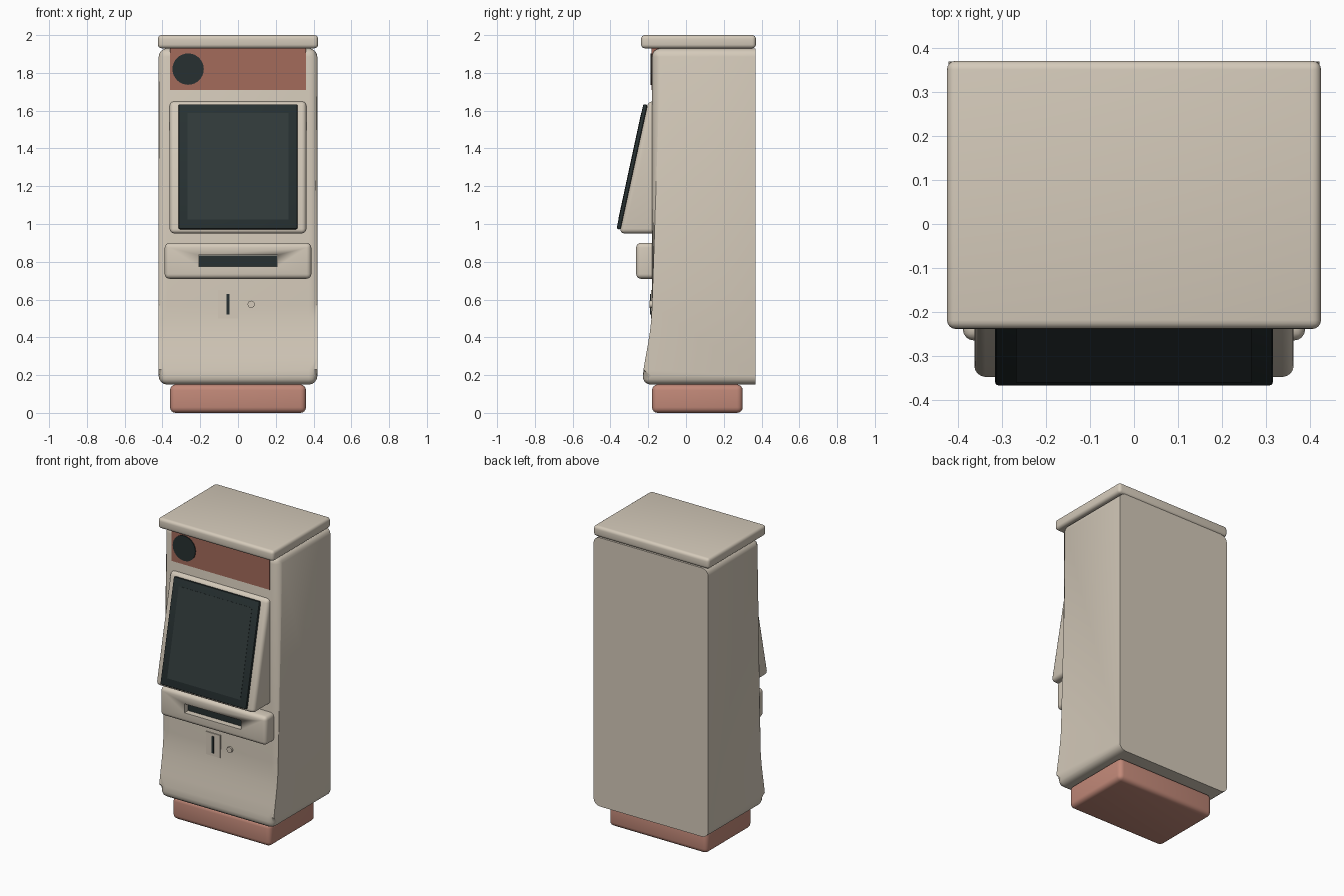
import bpy, bmesh, math
from mathutils import Matrix

if "Cube" in bpy.data.objects:
    bpy.data.objects.remove(bpy.data.objects["Cube"])


def material(name, rgb):
    m = bpy.data.materials.new(name)
    m.diffuse_color = (*rgb, 1)
    m.use_nodes = True
    m.node_tree.nodes["Principled BSDF"].inputs["Base Color"].default_value = m.diffuse_color
    return m


BEIGE = material("warm beige", (0.66, 0.59, 0.49))
CLAY = material("terracotta", (0.54, 0.25, 0.19))
RUST = material("dark terracotta", (0.37, 0.145, 0.105))
DARK = material("dark slate", (0.020, 0.030, 0.031))
GLASS = material("screen slate", (0.030, 0.042, 0.043))


def finish(bm, name, mat, smooth=True):
    bmesh.ops.recalc_face_normals(bm, faces=bm.faces)
    me = bpy.data.meshes.new(name)
    bm.to_mesh(me)
    bm.free()
    ob = bpy.data.objects.new(name, me)
    bpy.context.collection.objects.link(ob)
    me.materials.append(mat)
    if smooth:
        bpy.ops.object.select_all(action='DESELECT')
        ob.select_set(True)
        bpy.context.view_layer.objects.active = ob
        bpy.ops.object.shade_smooth_by_angle(angle=math.radians(35))
    return ob


def bevel(bm, edges, r, seg):
    if r:
        bmesh.ops.bevel(bm, geom=edges, offset=r, segments=seg, profile=0.5,
                        affect='EDGES', clamp_overlap=True)


def box(name, mat, x, y, z, r=0.0, seg=4):
    """Rounded box from (min, max) ranges."""
    bm = bmesh.new()
    bmesh.ops.create_cube(bm, size=1)
    for v in bm.verts:
        for i, (a, b) in enumerate((x, y, z)):
            v.co[i] = a if v.co[i] < 0 else b
    bevel(bm, bm.edges[:], r, seg)
    return finish(bm, name, mat)


def side_profile(name, mat, pts, half, back, r, seg=4):
    """Extrude a (y, z) outline across x; round all but the back rim and the inner front seams."""
    bm = bmesh.new()
    rows = [[bm.verts.new((s * half, y, z)) for y, z in pts] for s in (-1, 1)]
    n = len(pts)
    bm.faces.new(rows[0])
    bm.faces.new(rows[1])
    for i in range(n):
        j = (i + 1) % n
        bm.faces.new((rows[0][i], rows[0][j], rows[1][j], rows[1][i]))
    zs = (min(p[1] for p in pts), max(p[1] for p in pts))
    edges = []
    for e in bm.edges:
        a, b = e.verts[0].co, e.verts[1].co
        rim = abs(a.y - back) < 1e-5 and abs(b.y - back) < 1e-5
        seam = abs(a.z - b.z) < 1e-5 and min(abs(a.z - z) for z in zs) > 1e-5
        if not rim and not seam:
            edges.append(e)
    bevel(bm, edges, r, seg)
    return finish(bm, name, mat)


def disc(name, mat, x, z, r, y0, y1, sides=32):
    bm = bmesh.new()
    bmesh.ops.create_cone(bm, cap_ends=True, segments=sides, radius1=r, radius2=r, depth=y1 - y0,
                          matrix=Matrix.Translation((x, (y0 + y1) / 2, z))
                          @ Matrix.Rotation(math.pi / 2, 4, 'X'))
    return finish(bm, name, mat)


# plinth, cabinet with flared foot, and lid
box("plinth", CLAY, (-0.36, 0.36), (-0.18, 0.30), (0, 0.15), 0.03)
front = [(-0.232, 0.15), (-0.225, 0.23), (-0.213, 0.30), (-0.202, 0.36),
         (-0.191, 0.43), (-0.183, 0.50), (-0.18, 0.57), (-0.18, 1.93)]
side_profile("cabinet", BEIGE, front + [(0.368, 1.93), (0.368, 0.15)], 0.42, 0.368, 0.045)
box("lid", BEIGE, (-0.424, 0.424), (-0.238, 0.37), (1.93, 2.0), 0.02)

# marquee panel with round speaker
box("marquee_panel", RUST, (-0.36, 0.36), (-0.183, -0.12), (1.71, 1.93))
disc("speaker", DARK, -0.264, 1.82, 0.083, -0.188, -0.17)

# wedge shaped screen surround
side_profile("screen_surround", BEIGE,
             [(-0.352, 0.95), (-0.20, 1.65), (-0.16, 1.65), (-0.16, 0.95)], 0.362, -0.16, 0.025)


# tilted screen
def tilted(name, mat, half, h, y0, y1, r):
    ob = box(name, mat, (-half, half), (y0, y1), (-h, h), r, 2)
    ob.location = (0, -0.287, 1.303)
    ob.rotation_euler = (-math.atan2(0.14, 0.65), 0, 0)


tilted("screen", DARK, 0.315, 0.338, -0.01, 0.012, 0.008)
tilted("screen_glass", GLASS, 0.268, 0.288, -0.0115, 0.0, 0)

# shelf with a recessed slot
shelf = box("shelf", BEIGE, (-0.388, 0.388), (-0.264, -0.15), (0.71, 0.90), 0.025)
cutter = box("slot_cutter", BEIGE, (-0.208, 0.208), (-0.30, -0.222), (0.775, 0.835))
cutter.hide_render = True
cutter.hide_viewport = True
cut = shelf.modifiers.new("slot", 'BOOLEAN')
cut.object = cutter
cut.operation = 'DIFFERENCE'
cut.solver = 'EXACT'
box("slot_back", DARK, (-0.207, 0.207), (-0.226, -0.215), (0.776, 0.834))

# coin plate, coin slot and button
box("coin_plate", BEIGE, (-0.105, 0.0), (-0.186, -0.17), (0.50, 0.65))
box("coin_slot", DARK, (-0.06, -0.045), (-0.19, -0.17), (0.52, 0.63))
disc("button", BEIGE, 0.07, 0.575, 0.019, -0.192, -0.17, 20)
